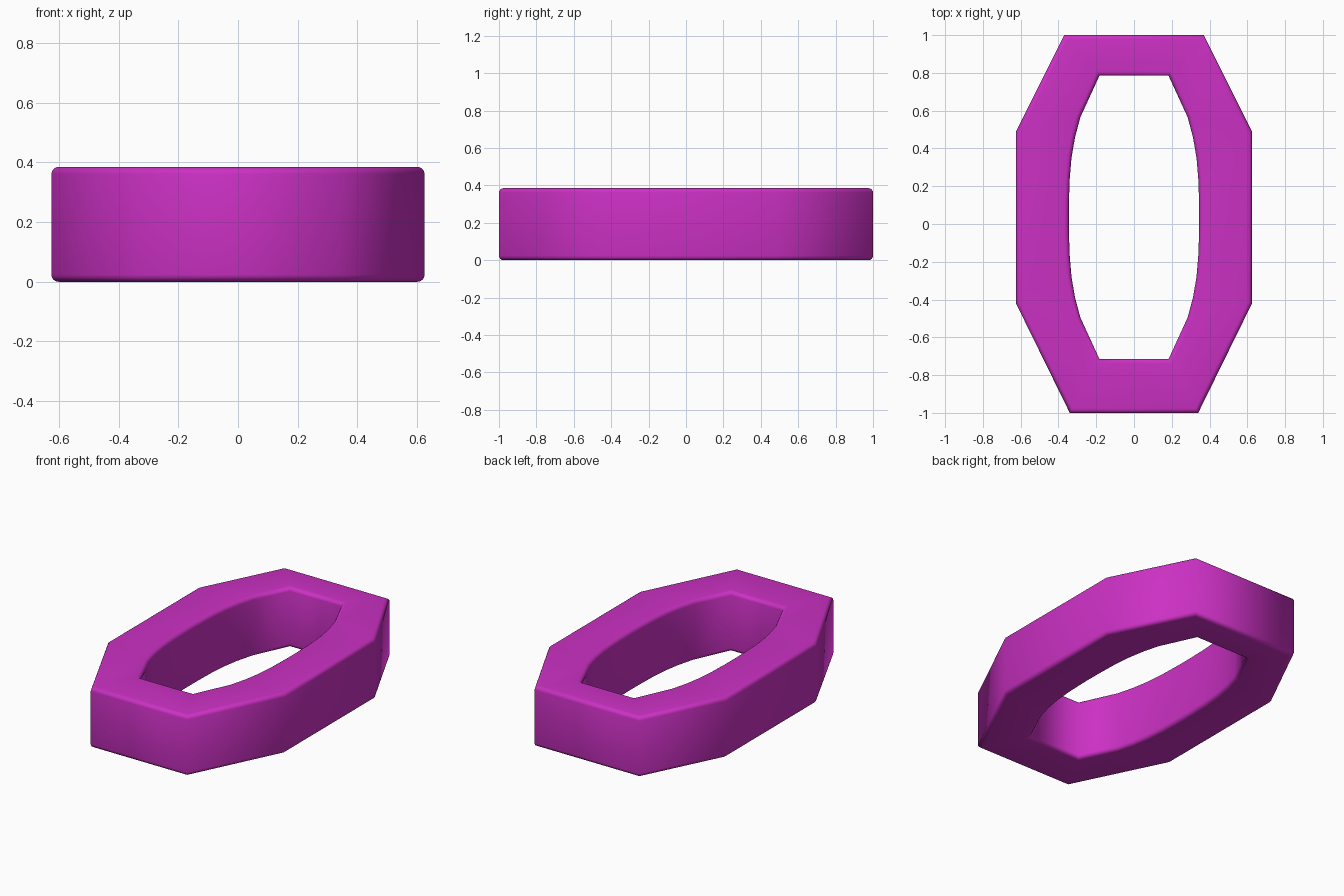
import bpy, bmesh, math

if "Cube" in bpy.data.objects:
    bpy.data.objects.remove(bpy.data.objects["Cube"])

HEIGHT, BEVEL = 0.385, 0.024

# Outer outline: elongated octagon
outer = [(0.37, 1.0), (0.625, 0.49), (0.625, -0.42), (0.34, -1.0),
         (-0.34, -1.0), (-0.625, -0.42), (-0.625, 0.49), (-0.37, 1.0)]

# Opening: flat ends with gently bowed sides
right = [(0.183, 0.785), (0.284, 0.565), (0.312, 0.46), (0.331, 0.35), (0.341, 0.23),
         (0.345, 0.09), (0.345, -0.02), (0.341, -0.16), (0.331, -0.28),
         (0.312, -0.39), (0.284, -0.495), (0.183, -0.715)]
inner = right + [(-x, y) for x, y in reversed(right)]

bm = bmesh.new()


def add_loop(points):
    vs = [bm.verts.new((x, y, 0)) for x, y in points]
    return [bm.edges.new((vs[i], vs[(i + 1) % len(vs)])) for i in range(len(vs))]


# Fill between the outlines and raise to full height
edges = add_loop(outer) + add_loop(inner)
bmesh.ops.triangle_fill(bm, edges=edges, use_beauty=True)
ext = bmesh.ops.extrude_face_region(bm, geom=bm.faces[:], use_keep_orig=True)
top = [g for g in ext["geom"] if isinstance(g, bmesh.types.BMVert)]
bmesh.ops.translate(bm, verts=top, vec=(0, 0, HEIGHT))
bmesh.ops.recalc_face_normals(bm, faces=bm.faces[:])

# Round the top and bottom rims
rims = [e for e in bm.edges
        if len(e.link_faces) == 2
        and abs(e.verts[0].co.z - e.verts[1].co.z) < 1e-4
        and e.calc_face_angle(0) > math.radians(70)]
bmesh.ops.bevel(bm, geom=rims, offset=BEVEL, offset_type='OFFSET', segments=4,
                profile=0.5, affect='EDGES', clamp_overlap=True)

mesh = bpy.data.meshes.new("octagonal_ring")
bm.to_mesh(mesh)
bm.free()
ring = bpy.data.objects.new("octagonal_ring", mesh)
bpy.context.collection.objects.link(ring)

mat = bpy.data.materials.new("magenta")
mat.diffuse_color = (0.6, 0.03, 0.55, 1)
mat.use_nodes = True
mat.node_tree.nodes["Principled BSDF"].inputs["Base Color"].default_value = mat.diffuse_color
mesh.materials.append(mat)

# Smooth outer corners, crisp corners in the opening
bpy.context.view_layer.objects.active = ring
ring.select_set(True)
bpy.ops.object.shade_smooth_by_angle(angle=math.radians(64.6))
